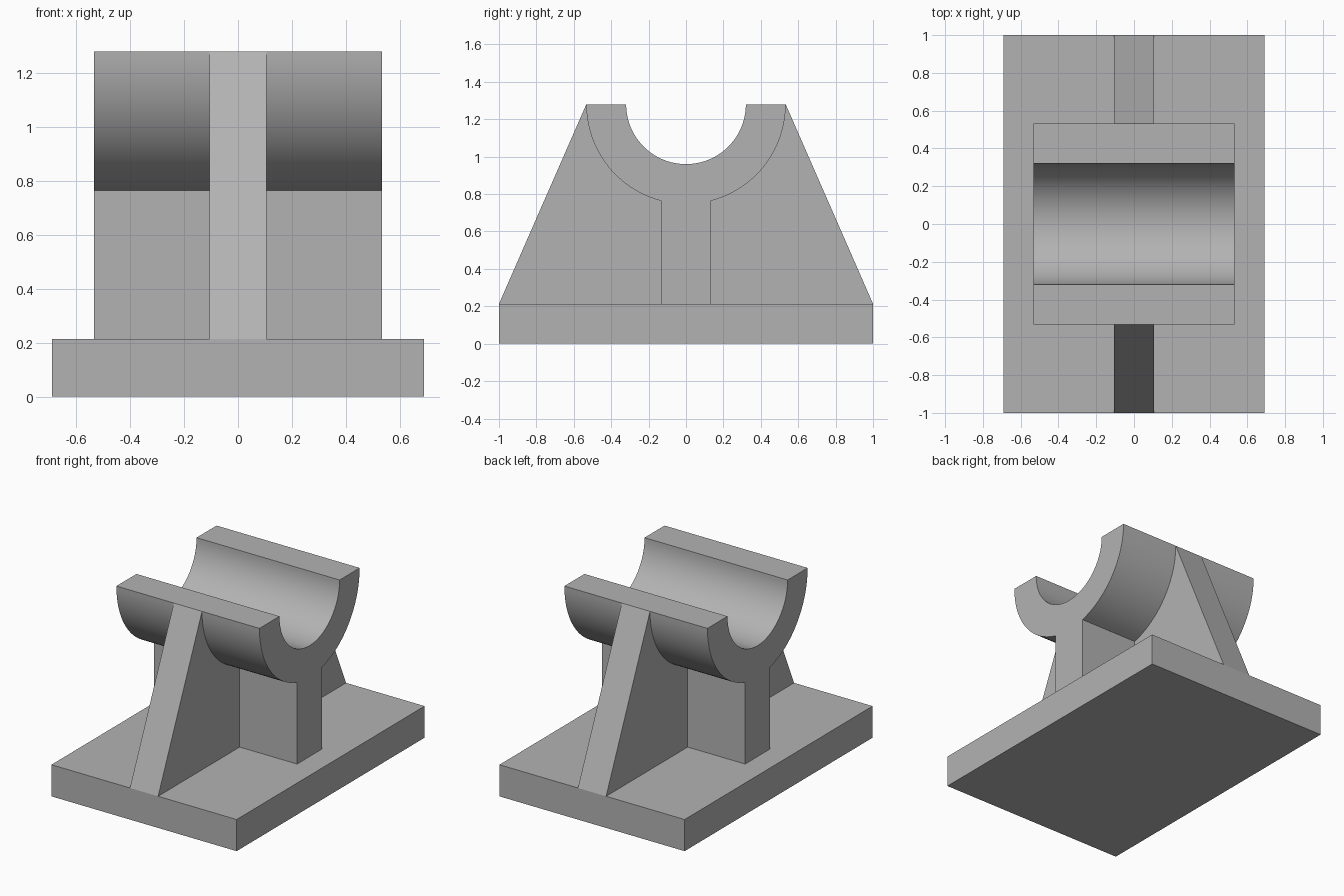
import bpy, bmesh
from math import sin, cos, pi, asin, radians

cube = bpy.data.objects.get("Cube")
if cube:
    bpy.data.objects.remove(cube, do_unlink=True)

# Main dimensions
BASE_X, BASE_TOP = 0.69, 0.213
TOP, R_OUT, R_IN = 1.28, 0.533, 0.32
CRADLE_X, WEB_Y, RIB_X = 0.533, 0.132, 0.105

grey = bpy.data.materials.new("plain grey")
grey.use_nodes = True
colour = (0.45, 0.45, 0.45, 1)
grey.diffuse_color = colour
grey.node_tree.nodes["Principled BSDF"].inputs["Base Color"].default_value = colour


def arc(radius, start, end, steps):
    """Points (y, z) on a circle about the cradle axis."""
    angles = [start + (end - start) * i / steps for i in range(steps + 1)]
    return [(radius * cos(a), TOP + radius * sin(a)) for a in angles]


def extrude_profile(name, profile, half_width):
    """Extrude a (y, z) outline symmetrically along x."""
    bm = bmesh.new()
    face = bm.faces.new([bm.verts.new((-half_width, y, z)) for y, z in profile])
    result = bmesh.ops.extrude_face_region(bm, geom=[face])
    moved = [v for v in result["geom"] if isinstance(v, bmesh.types.BMVert)]
    bmesh.ops.translate(bm, verts=moved, vec=(2 * half_width, 0, 0))
    bmesh.ops.recalc_face_normals(bm, faces=bm.faces)
    mesh = bpy.data.meshes.new(name)
    bm.to_mesh(mesh)
    bm.free()
    mesh.materials.append(grey)
    obj = bpy.data.objects.new(name, mesh)
    bpy.context.collection.objects.link(obj)
    bpy.ops.object.select_all(action="DESELECT")
    obj.select_set(True)
    bpy.context.view_layer.objects.active = obj
    bpy.ops.object.shade_smooth_by_angle(angle=radians(25))
    return obj


# Base plate
extrude_profile("base_plate", [(-1, 0), (1, 0), (1, BASE_TOP), (-1, BASE_TOP)], BASE_X)

# Half-round cradle with its upright web in one outline
web_angle = -pi / 2 + asin(WEB_Y / R_OUT)
cradle = arc(R_IN, -pi, 0, 48)
cradle += arc(R_OUT, 0, web_angle, 24)
cradle += [(WEB_Y, BASE_TOP), (-WEB_Y, BASE_TOP)]
cradle += arc(R_OUT, -pi - web_angle, -pi, 24)
extrude_profile("cradle_and_web", cradle, CRADLE_X)

# Sloping ribs, back and front
rib = [(WEB_Y, BASE_TOP), (1, BASE_TOP)] + arc(R_OUT, 0, web_angle, 24)
ribs = extrude_profile("support_ribs", rib, RIB_X)
mirror = ribs.modifiers.new("mirror", "MIRROR")
mirror.use_axis = (False, True, False)
mirror.use_mirror_merge = False
